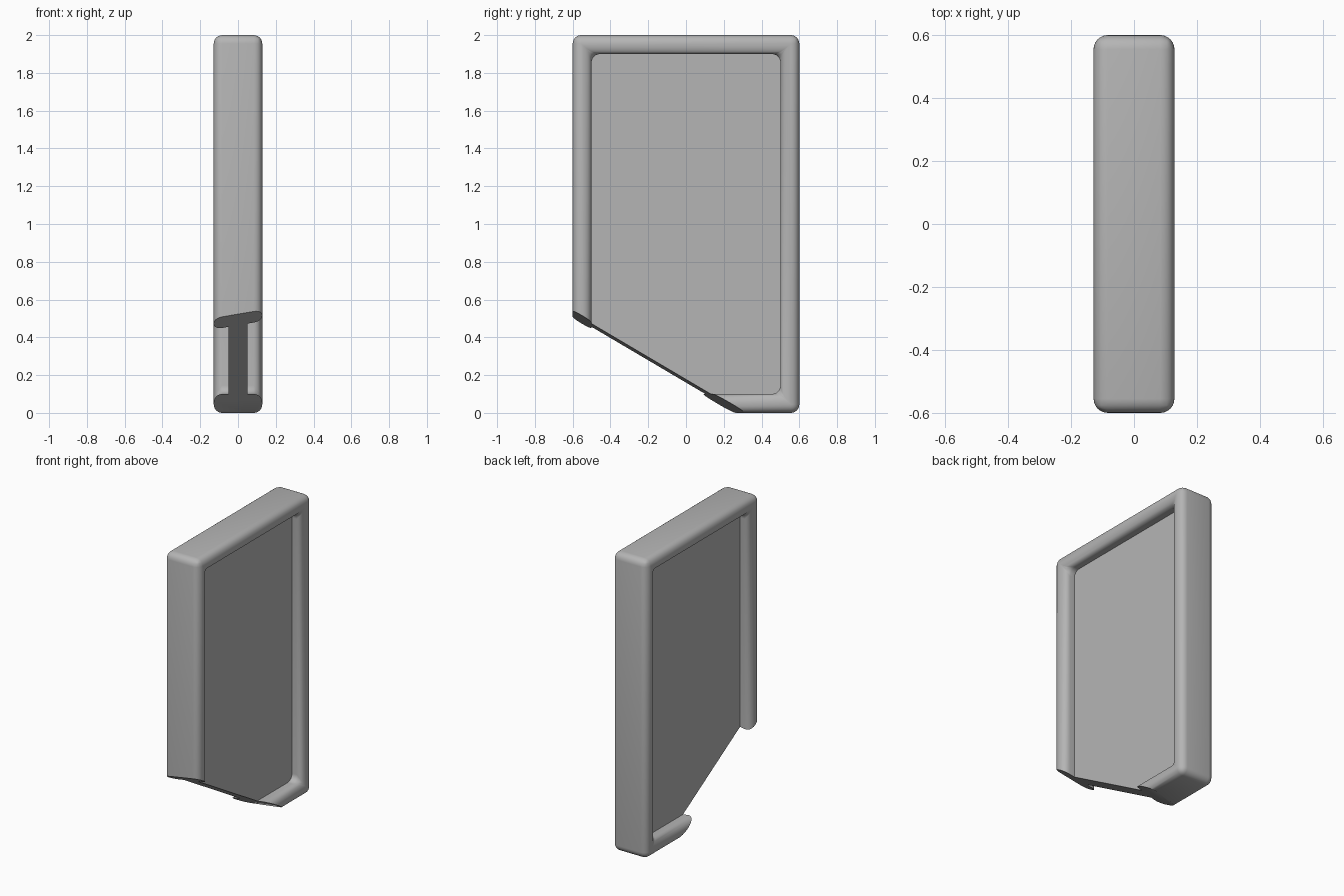
import bpy, bmesh, math
from mathutils import Vector

if "Cube" in bpy.data.objects:
    bpy.data.objects.remove(bpy.data.objects["Cube"])

HX, HY, H = 0.1285, 0.6, 2.0   # half thickness, half width, height
RIM, WEB = 0.1, 0.05          # rim width, half thickness of recessed panel

bm = bmesh.new()
bmesh.ops.create_cube(bm, size=1)
for v in bm.verts:
    v.co = Vector((v.co.x * 2 * HX, v.co.y * 2 * HY, (v.co.z + 0.5) * H))

# Recess a panel into both broad sides
for s in (-1, 1):
    face = max(bm.faces, key=lambda f: f.calc_center_median().x * s)
    bmesh.ops.inset_region(bm, faces=[face], thickness=RIM, use_even_offset=True)
    ext = bmesh.ops.extrude_face_region(bm, geom=[face])
    for v in [g for g in ext["geom"] if isinstance(g, bmesh.types.BMVert)]:
        v.co.x = s * WEB
    if face.is_valid:
        bmesh.ops.delete(bm, geom=[face], context='FACES_ONLY')
bm.normal_update()

# Round every edge except the panel outline and flat inset diagonals
edges = [e for e in bm.edges
         if e.calc_face_angle(0) > 0.1
         and not all(abs(v.co.x) < WEB + 0.001 for v in e.verts)]
bmesh.ops.bevel(bm, geom=edges, offset=0.045, offset_type='OFFSET',
                segments=6, profile=0.5, affect='EDGES', clamp_overlap=True)

# Slanted break across the lower front corner, closed with a flat cap
cut = bmesh.ops.bisect_plane(
    bm, geom=bm.verts[:] + bm.edges[:] + bm.faces[:],
    plane_co=(0, -HY, 0.523), plane_no=(-0.17, 0.59, 1), clear_inner=True)
rim = [g for g in cut["geom_cut"] if isinstance(g, bmesh.types.BMEdge)]
bmesh.ops.edgeloop_fill(bm, edges=rim)
bmesh.ops.recalc_face_normals(bm, faces=bm.faces[:])

mesh = bpy.data.meshes.new("broken_slab")
bm.to_mesh(mesh)
bm.free()
slab = bpy.data.objects.new("broken_slab", mesh)
bpy.context.collection.objects.link(slab)

# Mid grey stone
stone = bpy.data.materials.new("stone_grey")
stone.diffuse_color = (0.46, 0.46, 0.46, 1)
stone.use_nodes = True
stone.node_tree.nodes["Principled BSDF"].inputs["Base Color"].default_value = stone.diffuse_color
mesh.materials.append(stone)

bpy.context.view_layer.objects.active = slab
slab.select_set(True)
bpy.ops.object.shade_smooth_by_angle(angle=math.radians(35))
